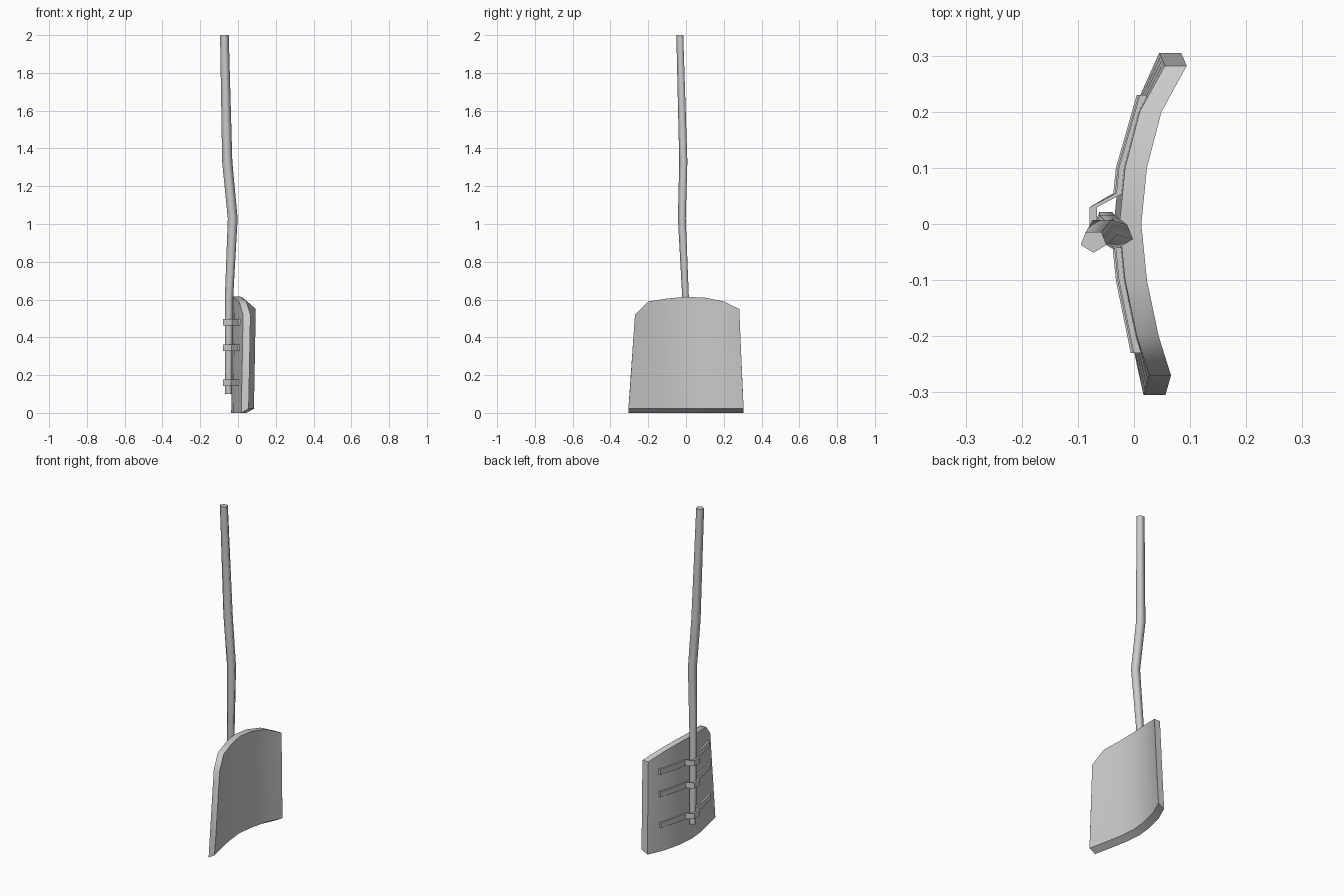
import bpy, bmesh
from math import sin, cos, pi

cube = bpy.data.objects.get("Cube")
if cube:
    bpy.data.objects.remove(cube, do_unlink=True)

grey = bpy.data.materials.new("plain grey")
grey.use_nodes = True
grey.diffuse_color = (0.6, 0.6, 0.6, 1)
grey.node_tree.nodes["Principled BSDF"].inputs["Base Color"].default_value = (0.6, 0.6, 0.6, 1)


def loft(name, rings, angle):
    """Skin a list of closed rings, cap both ends and shade by angle."""
    bm = bmesh.new()
    rows = [[bm.verts.new(p) for p in ring] for ring in rings]
    for a, b in zip(rows, rows[1:]):
        for i in range(len(a)):
            j = (i + 1) % len(a)
            bm.faces.new((a[i], a[j], b[j], b[i]))
    bm.faces.new(rows[0])
    bm.faces.new(rows[-1])
    bmesh.ops.recalc_face_normals(bm, faces=bm.faces)
    mesh = bpy.data.meshes.new(name)
    bm.to_mesh(mesh)
    bm.free()
    mesh.materials.append(grey)
    obj = bpy.data.objects.new(name, mesh)
    bpy.context.collection.objects.link(obj)
    bpy.ops.object.select_all(action='DESELECT')
    obj.select_set(True)
    bpy.context.view_layer.objects.active = obj
    bpy.ops.object.shade_smooth_by_angle(angle=angle)
    return obj


# Curved scoop: columns of (back x, bottom y, top y, top z)
LEAN, THICK, LIP, ROWS = 0.01, 0.039, 0.022, 4
columns = [
    (0.017, -0.305, -0.27, 0.52), (-0.005, -0.205, -0.2, 0.59),
    (-0.026, -0.1, -0.1, 0.605), (-0.036, 0, 0, 0.615),
    (-0.026, 0.1, 0.1, 0.61), (0, 0.205, 0.2, 0.59),
    (0.045, 0.305, 0.282, 0.55),
]


def scoop_ring(x, y0, y1, top):
    steps = [i / ROWS for i in range(ROWS + 1)]
    back = [(x + LEAN * t, y0 + (y1 - y0) * t, top * t) for t in steps]
    face = [(px + THICK, py, max(pz, LIP)) for px, py, pz in back]
    return back + face[::-1]


loft("scoop", [scoop_ring(*c) for c in columns], pi / 4)

# Crooked five-sided pole: (x, y, z, radius)
path = [(-0.05, 0.008, 0.1, 0.019), (-0.048, 0, 0.6, 0.022),
        (-0.028, -0.02, 1.03, 0.026), (-0.057, -0.012, 1.33, 0.027),
        (-0.072, -0.031, 2, 0.023)]
angles = [2 * pi * k / 5 - pi / 2 for k in range(5)]
loft("handle", [[(x + r * 1.05 * cos(a), y + r * 0.88 * sin(a), z) for a in angles]
                for x, y, z, r in path], pi / 2.2)


# Straps that hug the back of the scoop and bend over the handle
def back_x(y, z):
    for a, b in zip(columns, columns[1:]):
        if a[1] <= y <= b[1]:
            f = (y - a[1]) / (b[1] - a[1])
            return a[0] + (b[0] - a[0]) * f + LEAN * z / 0.6


def strap(name, z):
    points = [(back_x(y, z), y) for y in (-0.23, -0.1, -0.045)]
    points += [(-0.07, -0.016), (-0.07, 0.03)]
    points += [(back_x(y, z), y) for y in (0.055, 0.1, 0.23)]
    h = 0.017
    loft(name, [[(x - 0.009, y, z - h), (x - 0.009, y, z + h),
                 (x + 0.004, y, z + h), (x + 0.004, y, z - h)]
                for x, y in points], pi / 6)


for name, z in (("lower_strap", 0.16), ("middle_strap", 0.345), ("upper_strap", 0.48)):
    strap(name, z)
